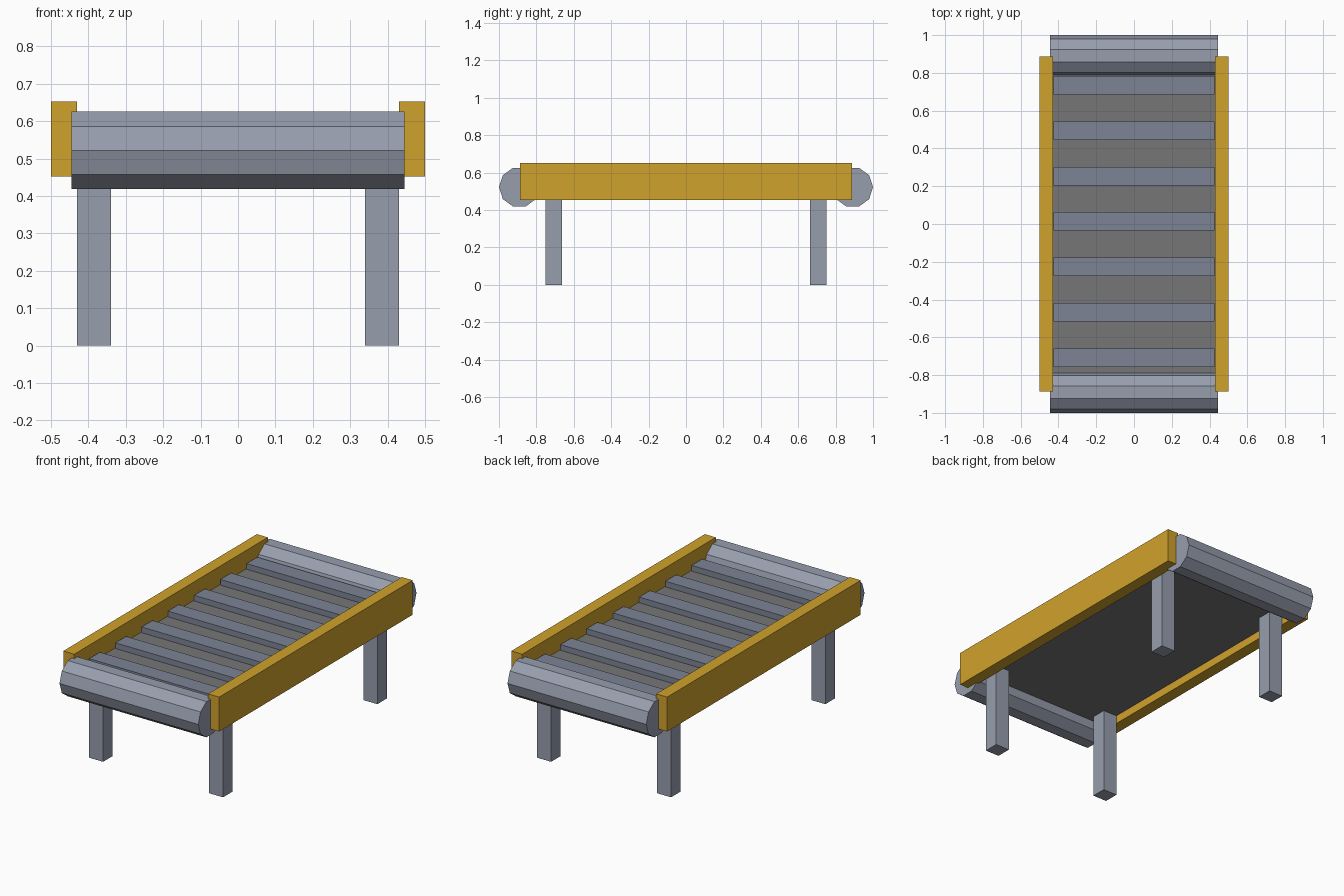
import bpy
from math import radians

if "Cube" in bpy.data.objects:
    bpy.data.objects.remove(bpy.data.objects["Cube"])


def material(name, rgb):
    m = bpy.data.materials.new(name)
    m.diffuse_color = (*rgb, 1)
    m.use_nodes = True
    m.node_tree.nodes["Principled BSDF"].inputs["Base Color"].default_value = m.diffuse_color
    return m


STEEL = material("steel", (0.31, 0.34, 0.42))
SLATE = material("slat_grey", (0.2, 0.23, 0.3))
RUBBER = material("dark_rubber", (0.18, 0.18, 0.18))
YELLOW = material("yellow_paint", (0.63, 0.36, 0.025))


def box(name, x, y, z, mat):
    """Box from (min, max) ranges on each axis."""
    bpy.ops.mesh.primitive_cube_add(size=1, location=[sum(r) / 2 for r in (x, y, z)])
    ob = bpy.context.object
    ob.name = name
    ob.scale = [r[1] - r[0] for r in (x, y, z)]
    bpy.ops.object.transform_apply(location=False, rotation=False, scale=True)
    ob.data.materials.append(mat)
    return ob


def span(centre, half):
    return (centre - half, centre + half)


# Belt bed, its ends tucked into the rollers
box("belt_bed", (-0.43, 0.43), (-0.88, 0.88), (0.5, 0.545), RUBBER)

# Raised slats across the belt
for i in range(7):
    box(f"belt_slat_{i + 1}", (-0.425, 0.425), span(-0.708 + i * 0.2405, 0.049),
        (0.54, 0.578), SLATE)

# Ten-sided end rollers, corner pointing outwards
for side, label in ((-1, "front"), (1, "back")):
    bpy.ops.mesh.primitive_cylinder_add(vertices=10, radius=0.109, depth=0.89,
                                        location=(0, side * 0.891, 0.522),
                                        rotation=(0, radians(90), 0))
    roller = bpy.context.object
    roller.name = f"{label}_roller"
    bpy.ops.object.transform_apply(location=False, rotation=True, scale=False)
    roller.data.materials.append(STEEL)

# Side rails and legs
for sx, xl in ((-1, "left"), (1, "right")):
    box(f"{xl}_side_rail", span(sx * 0.465, 0.035), (-0.887, 0.887), (0.452, 0.652), YELLOW)
    for sy, yl in ((-1, "front"), (1, "back")):
        box(f"{yl}_{xl}_leg", span(sx * 0.385, 0.045), span(sy * 0.707, 0.044),
            (0, 0.505), STEEL)
